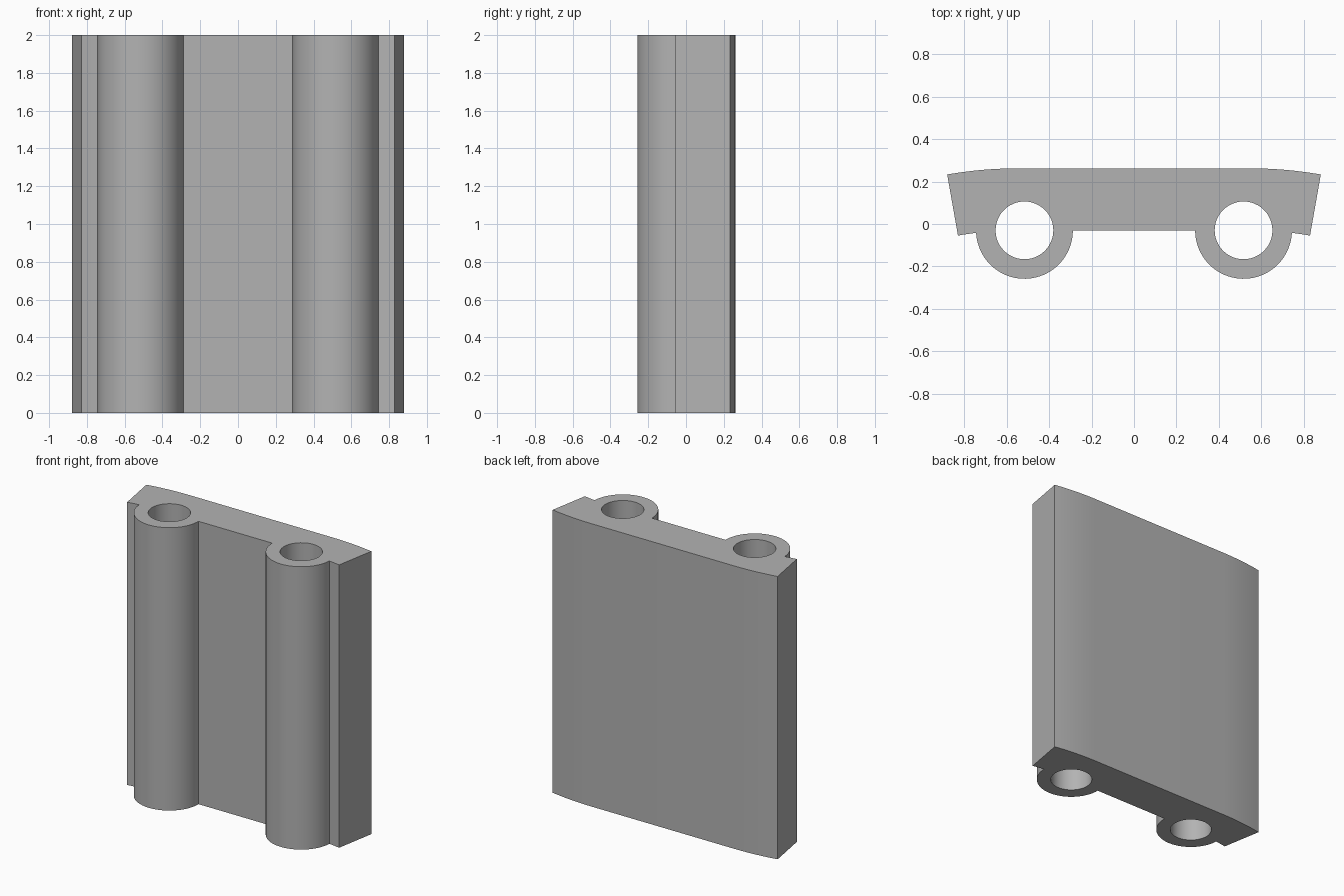
import bpy, bmesh
from math import sin, cos, radians, asin, degrees

cube = bpy.data.objects.get("Cube")
if cube:
    bpy.data.objects.remove(cube, do_unlink=True)

HEIGHT = 2.0
BACK, INNER = 0.262, -0.03           # back face and inner wall face
TUBE_X, TUBE_R, HOLE_R = 0.516, 0.228, 0.136
BEND_X, BEND_R, BEND = 0.55, 1.9, 10  # curved ends of the wall
BEND_Y = BACK - BEND_R
FLANGE_R = INNER - BEND_Y


def arc(cx, cy, r, start, end, steps):
    """Points along an arc, angles in degrees from +x."""
    angles = [radians(start + (end - start) * i / steps) for i in range(steps + 1)]
    return [(cx + r * cos(a), cy + r * sin(a)) for a in angles]


# Half outline, from the middle of the front round to the back
meet = degrees(asin((TUBE_X + TUBE_R - BEND_X) / FLANGE_R))
meet_y = BEND_Y + FLANGE_R * cos(radians(meet))
tube_end = degrees(asin((meet_y - INNER) / TUBE_R))
half = arc(TUBE_X, INNER, TUBE_R, -180, tube_end, 40)
half += arc(BEND_X, BEND_Y, FLANGE_R, 90 - meet, 90 - BEND, 4)[1:]
half += arc(BEND_X, BEND_Y, BEND_R, 90 - BEND, 90, 10)
outline = half + [(-x, y) for x, y in reversed(half)]

# Cross-section with two holes, filled and extruded
bm = bmesh.new()


def add_loop(points):
    verts = [bm.verts.new((x, y, 0)) for x, y in points]
    return [bm.edges.new((v, verts[i - 1])) for i, v in enumerate(verts)]


edges = add_loop(outline)
for side in (-1, 1):
    edges += add_loop(arc(side * TUBE_X, INNER, HOLE_R, 0, 360, 48)[:-1])
bmesh.ops.triangle_fill(bm, use_beauty=True, use_dissolve=False,
                        edges=edges, normal=(0, 0, 1))
result = bmesh.ops.extrude_face_region(bm, geom=bm.faces[:], use_keep_orig=True)
top = [g for g in result["geom"] if isinstance(g, bmesh.types.BMVert)]
bmesh.ops.translate(bm, verts=top, vec=(0, 0, HEIGHT))
bmesh.ops.recalc_face_normals(bm, faces=bm.faces[:])

mesh = bpy.data.meshes.new("wall_with_tubes")
bm.to_mesh(mesh)
bm.free()
panel = bpy.data.objects.new("wall_with_tubes", mesh)
bpy.context.collection.objects.link(panel)

# Grey material
grey = bpy.data.materials.new("plain_grey")
grey.use_nodes = True
colour = (0.45, 0.45, 0.45, 1)
grey.diffuse_color = colour
grey.node_tree.nodes["Principled BSDF"].inputs["Base Color"].default_value = colour
mesh.materials.append(grey)

# Smooth tubes and bends, sharp corners
bpy.ops.object.select_all(action="DESELECT")
panel.select_set(True)
bpy.context.view_layer.objects.active = panel
bpy.ops.object.shade_smooth_by_angle(angle=radians(30))
